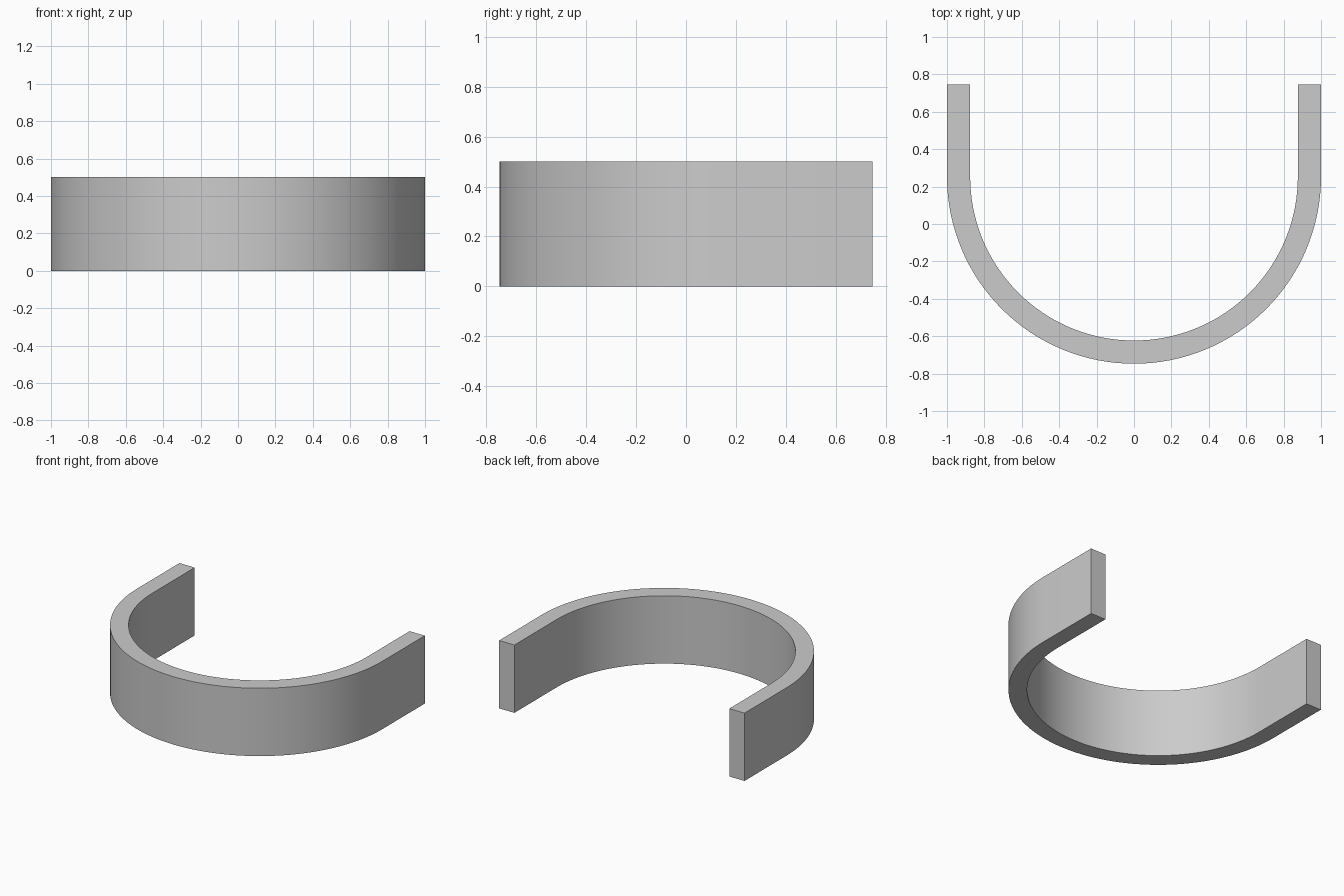
import bpy, bmesh
from math import cos, sin, pi

if "Cube" in bpy.data.objects:
    bpy.data.objects.remove(bpy.data.objects["Cube"])

R_OUT, R_IN = 1.0, 0.876      # outer and inner bend radius
Y_END, Y_BEND = 0.747, 0.253  # leg tips and centre of the bend
HEIGHT, SEGMENTS = 0.5, 64


def u_line(radius):
    """Points of a U: left tip, half circle, right tip."""
    arc = [(radius * cos(pi + pi * i / SEGMENTS),
            Y_BEND + radius * sin(pi + pi * i / SEGMENTS))
           for i in range(SEGMENTS + 1)]
    return [(-radius, Y_END)] + arc + [(radius, Y_END)]


# U-shaped band: strip of quads between the two lines, extruded upward
bm = bmesh.new()
outer = [bm.verts.new((x, y, 0)) for x, y in u_line(R_OUT)]
inner = [bm.verts.new((x, y, 0)) for x, y in u_line(R_IN)]
strip = [bm.faces.new((outer[i], outer[i + 1], inner[i + 1], inner[i]))
         for i in range(len(outer) - 1)]
top = bmesh.ops.extrude_face_region(bm, geom=strip, use_keep_orig=True)
bmesh.ops.translate(bm, vec=(0, 0, HEIGHT),
                    verts=[v for v in top["geom"] if isinstance(v, bmesh.types.BMVert)])
bmesh.ops.recalc_face_normals(bm, faces=bm.faces)

mesh = bpy.data.meshes.new("u_band")
bm.to_mesh(mesh)
bm.free()
band = bpy.data.objects.new("u_band", mesh)
bpy.context.collection.objects.link(band)

# Smooth curved walls, crisp rims
bpy.context.view_layer.objects.active = band
band.select_set(True)
bpy.ops.object.shade_smooth_by_angle()
